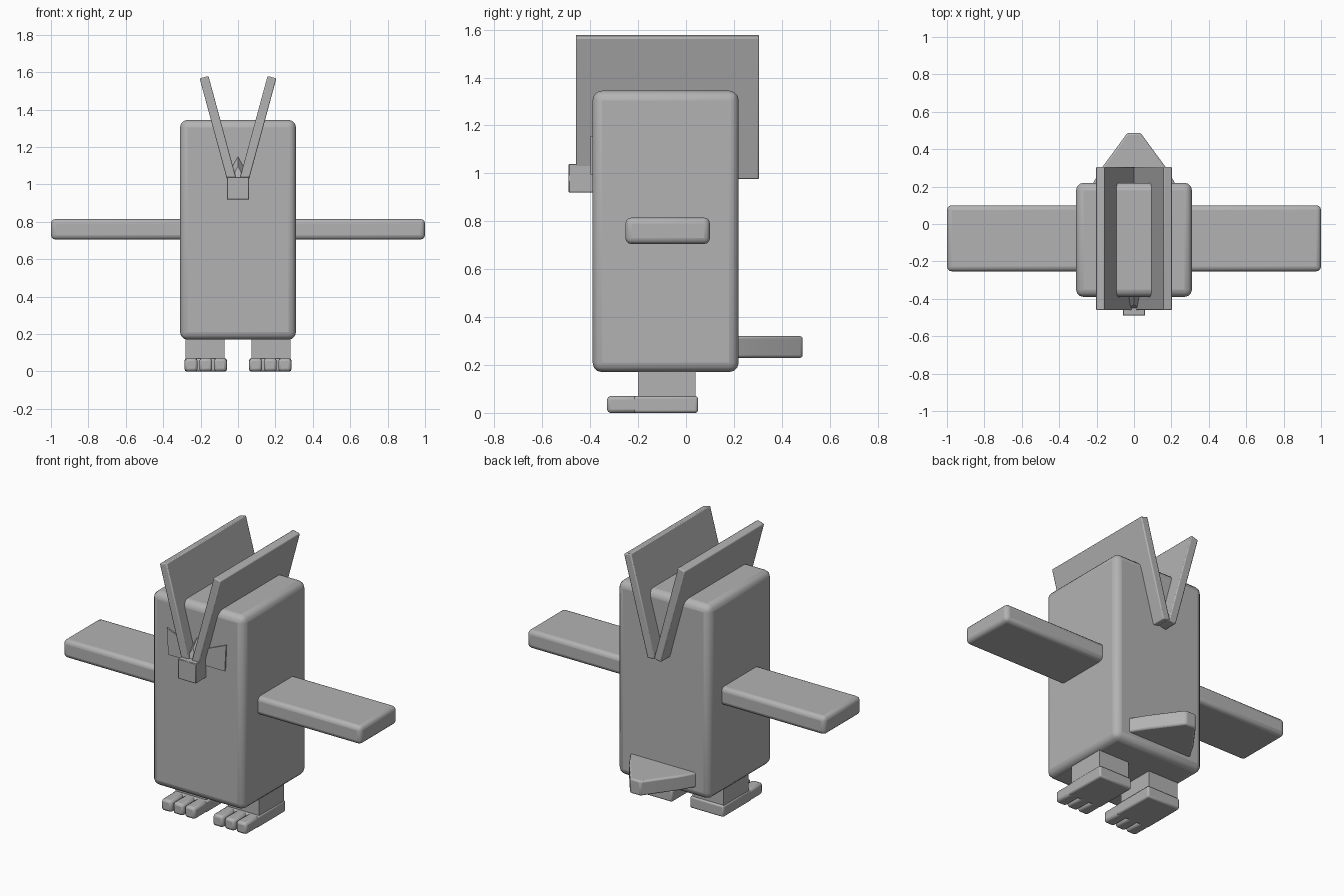
import bpy, bmesh, math

if "Cube" in bpy.data.objects:
    bpy.data.objects.remove(bpy.data.objects["Cube"])

grey = bpy.data.materials.new("plain_grey")
grey.diffuse_color = (0.45, 0.45, 0.45, 1)
grey.use_nodes = True
grey.node_tree.nodes["Principled BSDF"].inputs["Base Color"].default_value = grey.diffuse_color


def finish(name, bm, bevel=0.0, segments=2):
    bmesh.ops.recalc_face_normals(bm, faces=bm.faces)
    mesh = bpy.data.meshes.new(name)
    bm.to_mesh(mesh)
    bm.free()
    mesh.materials.append(grey)
    ob = bpy.data.objects.new(name, mesh)
    bpy.context.collection.objects.link(ob)
    if bevel:
        mod = ob.modifiers.new("bevel", 'BEVEL')
        mod.width = bevel
        mod.segments = segments
        mod.limit_method = 'ANGLE'
    bpy.ops.object.select_all(action='DESELECT')
    ob.select_set(True)
    bpy.context.view_layer.objects.active = ob
    bpy.ops.object.shade_smooth_by_angle(angle=math.radians(35))
    return ob


def prism(name, points, lo, hi, axis, bevel=0.0, segments=2):
    """Extrude a 2D outline: axis 'Y' takes (x, z) points, 'Z' takes (x, y)."""
    bm = bmesh.new()
    place = (lambda a, b, d: (a, d, b)) if axis == 'Y' else (lambda a, b, d: (a, b, d))
    face = bm.faces.new([bm.verts.new(place(a, b, lo)) for a, b in points])
    ext = bmesh.ops.extrude_face_region(bm, geom=[face])
    move = place(0, 0, hi - lo)
    bmesh.ops.translate(bm, vec=move,
                        verts=[v for v in ext['geom'] if isinstance(v, bmesh.types.BMVert)])
    return finish(name, bm, bevel, segments)


def box(name, x0, x1, y0, y1, z0, z1, bevel=0.0, segments=2):
    return prism(name, [(x0, y0), (x1, y0), (x1, y1), (x0, y1)], z0, z1, 'Z', bevel, segments)


# Body block with softened edges
box("body", -0.31, 0.31, -0.39, 0.22, 0.17, 1.345, 0.04, 3)

# Beak, with a small roof-shaped bridge above it
box("beak", -0.06, 0.06, -0.49, -0.36, 0.92, 1.04, 0.003, 1)
bm = bmesh.new()
base = [bm.verts.new(p) for p in ((-0.07, -0.38, 1.035), (0.07, -0.38, 1.035), (0, -0.38, 1.16))]
tip = [bm.verts.new(p) for p in ((-0.03, -0.45, 1.035), (0.03, -0.45, 1.035), (0, -0.43, 1.10))]
bm.faces.new(base)
bm.faces.new(tip)
for i in range(3):
    j = (i + 1) % 3
    bm.faces.new((base[i], base[j], tip[j], tip[i]))
finish("beak_bridge", bm)

# Fan-shaped tail
prism("tail", [(-0.23, 0.20), (0.23, 0.20), (0.165, 0.31), (0.035, 0.487),
               (-0.035, 0.487), (-0.165, 0.31)], 0.23, 0.32, 'Z', 0.01)

for side, s in (("left", -1), ("right", 1)):
    # Eye plate with slanted top
    prism(side + "_eye", [(s * x, z) for x, z in
                          ((0.02, 0.995), (0.19, 0.995), (0.198, 1.155), (0.02, 1.08))],
          -0.398, -0.38, 'Y')
    # Crest plate, one arm of the V
    prism(side + "_crest", [(s * x, z) for x, z in
                            ((-0.003, 0.985), (0.045, 0.975), (0.205, 1.567), (0.158, 1.58))],
          -0.46, 0.305, 'Y', 0.006, 2)
    # Wing
    box(side + "_wing", *sorted((s * 0.27, s * 1.0)), -0.253, 0.10, 0.705, 0.815, 0.025, 3)
    # Leg
    box(side + "_leg", *sorted((s * 0.073, s * 0.28)), -0.20, 0.04, 0.05, 0.20)
    # Foot pad and three toes
    box(side + "_foot", *sorted((s * 0.06, s * 0.285)), -0.22, 0.05, 0.0, 0.07, 0.01)
    for k in range(3):
        x = s * (0.0945 + 0.078 * k)
        box(f"{side}_toe_{k + 1}", x - 0.0345, x + 0.0345, -0.33, -0.19, 0.0, 0.07, 0.015)
